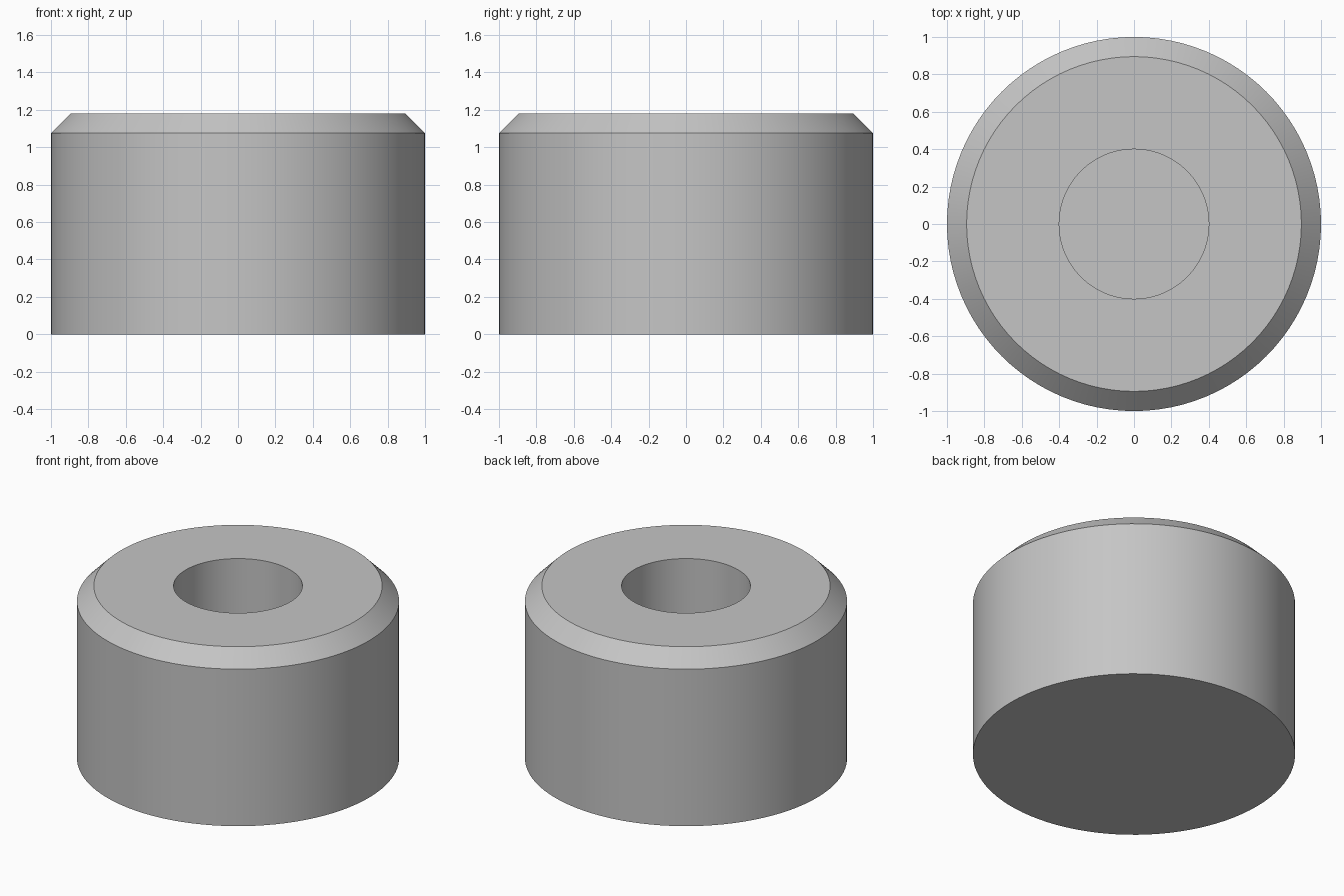
import bpy
import bmesh
import math

old = bpy.data.objects.get("Cube")
if old:
    bpy.data.objects.remove(old, do_unlink=True)

SEGMENTS = 96
RADIUS, HEIGHT, CHAMFER = 1.0, 1.18, 0.105
HOLE_RADIUS, HOLE_FLOOR = 0.4, 0.4

# Plain grey finish
grey = bpy.data.materials.new("plain grey")
grey.use_nodes = True
colour = (0.56, 0.56, 0.56, 1.0)
grey.diffuse_color = colour
grey.node_tree.nodes["Principled BSDF"].inputs["Base Color"].default_value = colour

# Half section: outer wall, chamfer, flat rim, blind hole wall
profile = [
    (RADIUS, 0),
    (RADIUS, HEIGHT - CHAMFER),
    (RADIUS - CHAMFER, HEIGHT),
    (HOLE_RADIUS, HEIGHT),
    (HOLE_RADIUS, HOLE_FLOOR),
]


def add_ring(bm, radius, z):
    angles = [math.tau * i / SEGMENTS for i in range(SEGMENTS)]
    return [bm.verts.new((radius * math.cos(a), radius * math.sin(a), z)) for a in angles]


# Turn the section into a closed solid
bm = bmesh.new()
rings = [add_ring(bm, r, z) for r, z in profile]
for low, high in zip(rings, rings[1:]):
    for i in range(SEGMENTS):
        j = (i + 1) % SEGMENTS
        bm.faces.new((low[i], low[j], high[j], high[i]))

# Underside and hole floor
bm.faces.new(list(reversed(rings[0])))
bm.faces.new(rings[-1])

mesh = bpy.data.meshes.new("chamfered_foot")
bm.to_mesh(mesh)
bm.free()
mesh.materials.append(grey)

foot = bpy.data.objects.new("chamfered_foot", mesh)
bpy.context.collection.objects.link(foot)

# Smooth round walls with crisp edges
bpy.context.view_layer.objects.active = foot
foot.select_set(True)
bpy.ops.object.shade_smooth_by_angle(angle=math.radians(30))
